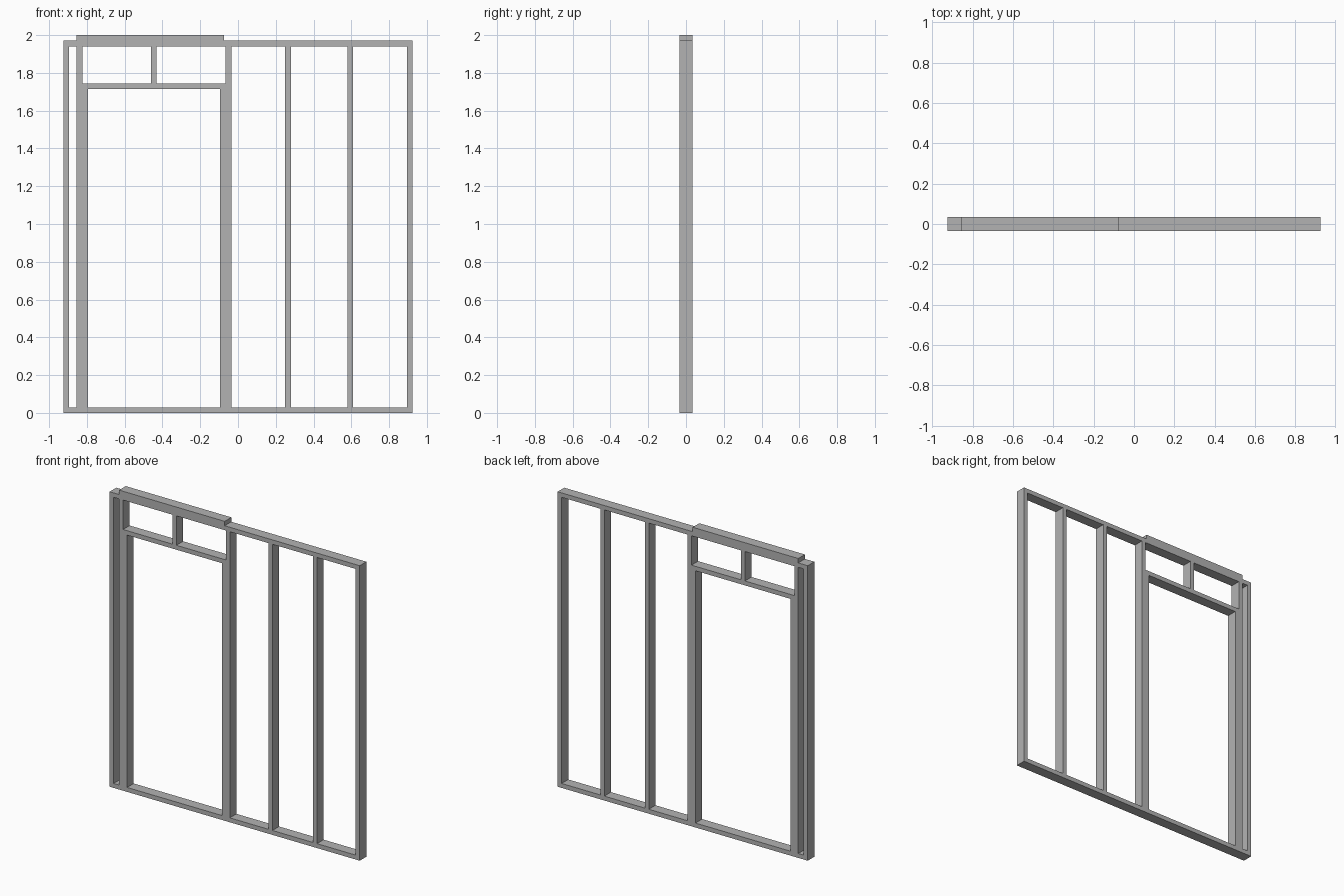
import bpy

cube = bpy.data.objects.get("Cube")
if cube:
    bpy.data.objects.remove(cube, do_unlink=True)

T = 0.0295          # timber thickness
D = 0.07            # timber depth
W = 0.924           # half the wall width
PLATE = 1.941       # underside of the top plate
SILL = 1.715        # top of the door opening
KING_R, KING_L = -0.854, -0.065   # outer edges where the king studs start

grey = bpy.data.materials.new("timber grey")
grey.use_nodes = True
colour = (0.45, 0.45, 0.45, 1)
grey.diffuse_color = colour
grey.node_tree.nodes["Principled BSDF"].inputs["Base Color"].default_value = colour


def timber(name, x0, x1, z0, z1):
    bpy.ops.mesh.primitive_cube_add(size=1, location=((x0 + x1) / 2, 0, (z0 + z1) / 2))
    ob = bpy.context.object
    ob.name = name
    ob.scale = (x1 - x0, D, z1 - z0)
    bpy.ops.object.transform_apply(location=False, rotation=False, scale=True)
    ob.data.materials.append(grey)


def stud(name, x, z0=T, z1=PLATE):
    timber(name, x, x + T, z0, z1)


# Plates and the raised header over the doorway
HEADER_END = -0.074
timber("bottom_plate", -W, W, 0, T)
timber("top_plate_right", -W, KING_R, PLATE, PLATE + T)
timber("top_plate_left", HEADER_END, W, PLATE, PLATE + T)
timber("door_header", KING_R, HEADER_END, PLATE, 2)

# Full-height studs
for name, x in (("end_stud_right", -W), ("king_stud_right", KING_R),
                ("king_stud_left", KING_L), ("wall_stud_inner", 0.25),
                ("wall_stud_outer", 0.579), ("end_stud_left", W - T)):
    stud(name, x)

# Doorway: trimmers, lintel and short stud above
stud("trimmer_right", KING_R + T, z1=SILL)
stud("trimmer_left", KING_L - T, z1=SILL)
timber("door_lintel", KING_R + T, KING_L, SILL, SILL + T)
stud("cripple_stud", -0.46, z0=SILL + T)
